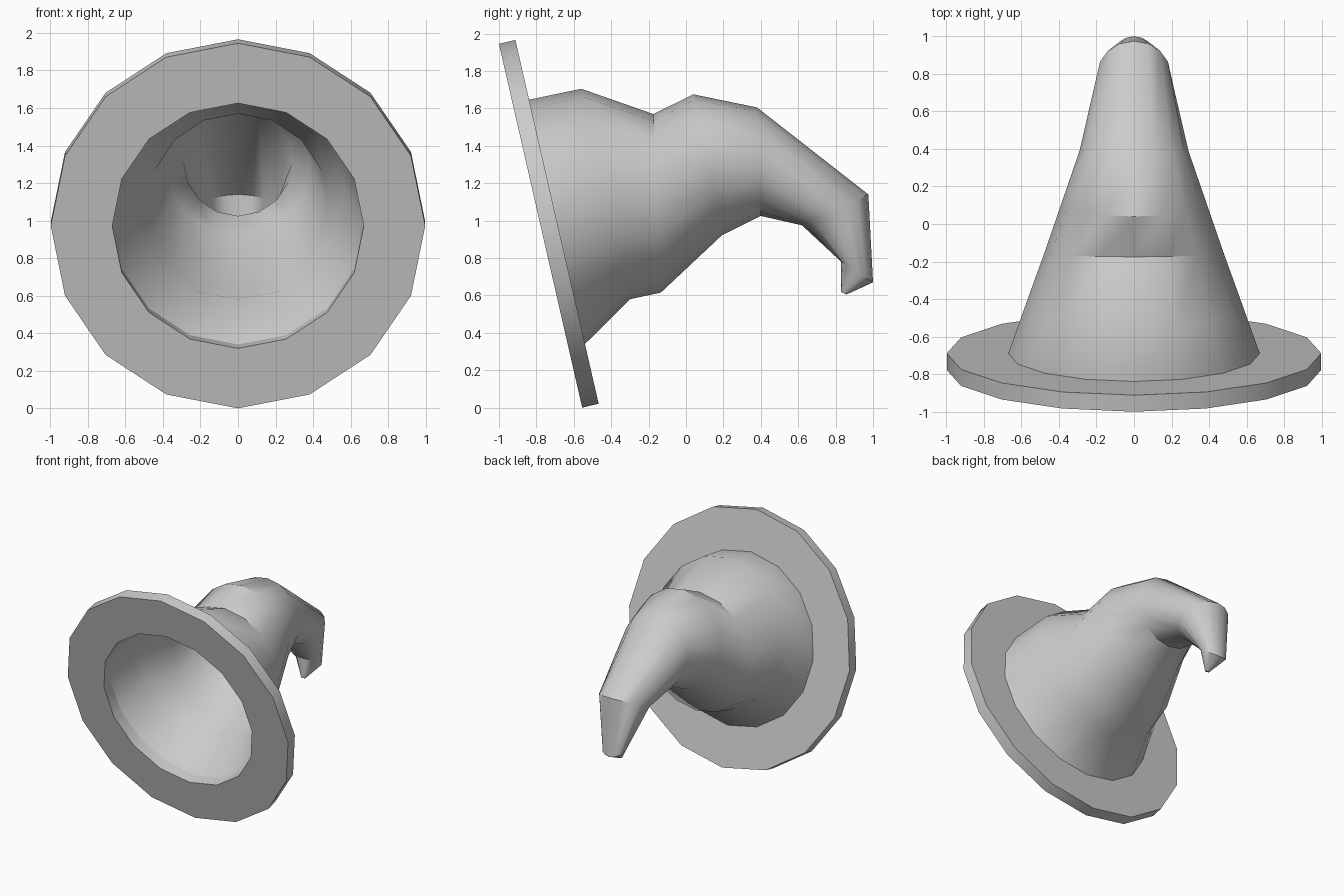
import bpy, bmesh, math
from mathutils import Vector

if "Cube" in bpy.data.objects:
    bpy.data.objects.remove(bpy.data.objects["Cube"])

SIDES = 16


def ring(top, bottom, radius=None):
    """Tilted 16-sided ring, given its upper and lower points in the (y, z) side view."""
    t, b = Vector((0, *top)), Vector((0, *bottom))
    centre, up = (t + b) / 2, (t - b) / 2
    if radius:
        up = up.normalized() * radius
    side = Vector((up.length, 0, 0))
    steps = [2 * math.pi * i / SIDES for i in range(SIDES)]
    return [centre + up * math.cos(a) + side * math.sin(a) for a in steps]


def loft(name, rings, closed=False, cap_end=False):
    bm = bmesh.new()
    loops = [[bm.verts.new(p) for p in r] for r in rings]
    pairs = list(zip(loops, loops[1:]))
    if closed:
        pairs.append((loops[-1], loops[0]))
    for a, b in pairs:
        for i in range(SIDES):
            j = (i + 1) % SIDES
            bm.faces.new((a[i], a[j], b[j], b[i]))
    if cap_end:
        bm.faces.new(loops[-1])
    bmesh.ops.recalc_face_normals(bm, faces=bm.faces)
    mesh = bpy.data.meshes.new(name)
    bm.to_mesh(mesh)
    bm.free()
    obj = bpy.data.objects.new(name, mesh)
    bpy.context.collection.objects.link(obj)
    bpy.ops.object.select_all(action='DESELECT')
    obj.select_set(True)
    bpy.context.view_layer.objects.active = obj
    bpy.ops.object.shade_smooth_by_angle(angle=math.radians(35))
    return obj


# Flat tilted brim with a round opening
front = ((-1.0, 1.945), (-0.555, 0.0))
back = ((-0.912, 1.966), (-0.467, 0.021))
HOLE = 0.67
loft("brim", [ring(*front), ring(*back), ring(*back, HOLE), ring(*front, HOLE)],
     closed=True)

# Hollow, crumpled crown that bends over to a drooping tip
crown = [ring(*back, HOLE)] + [ring(t, b) for t, b in (
    ((-0.56, 1.705), (-0.30, 0.58)),
    ((-0.175, 1.57), (-0.135, 0.615)),
    ((0.04, 1.675), (0.19, 0.92)),
    ((0.38, 1.605), (0.40, 1.025)),
    ((0.975, 1.14), (0.62, 0.975)),
    ((1.0, 0.67), (0.83, 0.78)),
    ((0.858, 0.605), (0.83, 0.618)),
)]
loft("crown", crown, cap_end=True)
